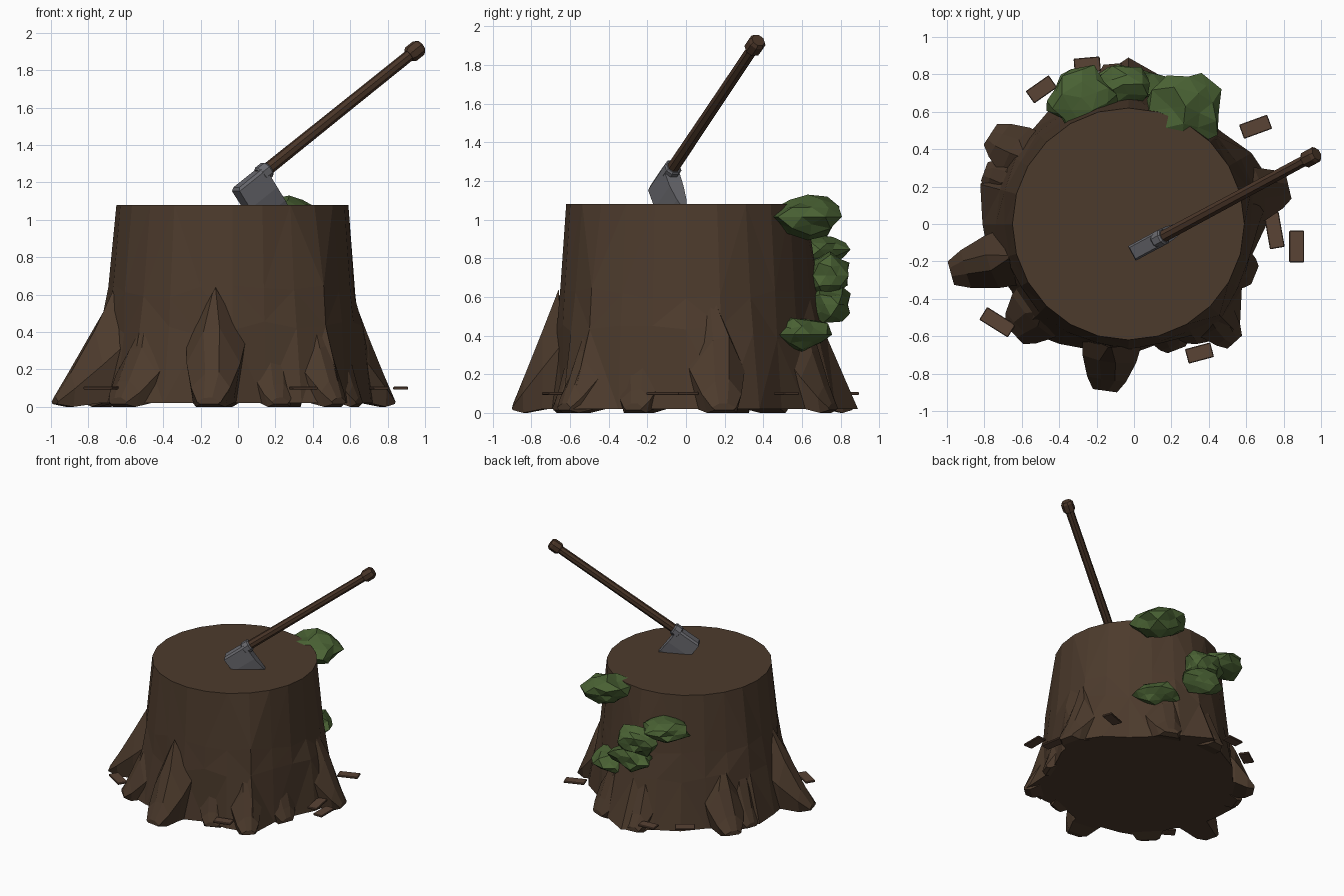
import bpy, bmesh, math, random
from mathutils import Vector, Matrix

if "Cube" in bpy.data.objects:
    bpy.data.objects.remove(bpy.data.objects["Cube"])

random.seed(7)
CX = -0.03  # stump axis


def material(name, col):
    m = bpy.data.materials.new(name)
    m.diffuse_color = (*col, 1)
    m.use_nodes = True
    m.node_tree.nodes["Principled BSDF"].inputs["Base Color"].default_value = m.diffuse_color
    return m


BARK = material("bark brown", (0.073, 0.043, 0.0255))
CHIP = material("chip brown", (0.1, 0.056, 0.035))
HANDLE = material("handle brown", (0.068, 0.036, 0.021))
STEEL = material("steel grey", (0.14, 0.14, 0.155))
MOSS = material("moss green", (0.068, 0.122, 0.034))


def finish(name, bm, mat):
    bmesh.ops.recalc_face_normals(bm, faces=bm.faces)
    me = bpy.data.meshes.new(name)
    bm.to_mesh(me)
    bm.free()
    me.materials.append(mat)
    bpy.context.collection.objects.link(bpy.data.objects.new(name, me))


def loft(bm, sections):
    """Skin closed sections of equal point count and cap both ends."""
    rows = [[bm.verts.new(p) for p in s] for s in sections]
    n = len(rows[0])
    for a, b in zip(rows, rows[1:]):
        for i in range(n):
            j = (i + 1) % n
            bm.faces.new((a[i], a[j], b[j], b[i]))
    bm.faces.new(rows[0])
    bm.faces.new(rows[-1])


def polar(deg, r, z):
    a = math.radians(deg)
    return Vector((CX + r * math.cos(a), r * math.sin(a), z))


# Trunk: 24 sides, flared unevenly towards the ground
base = [.74, .80, .76, .70, .72, .80, .89, .78, .76, .72, .75, .82,
        .78, .77, .72, .80, .74, .70, .70, .66, .74, .84, .70, .68]
sections = []
for z, k, jit in ((1.08, 0, 0), (.62, .18, .012), (.42, .36, .015), (.02, 1, 0)):
    ring = []
    for i, b in enumerate(base):
        r = .62 + (b - .62) * k + (.02 if 0 < k < 1 else 0)
        jz = random.uniform(-.04, .04) if jit else 0
        ring.append(polar(i * 15, r + random.uniform(-jit, jit), z + jz))
    sections.append(ring)
bm = bmesh.new()
loft(bm, sections)
bmesh.ops.triangulate(bm, faces=[f for f in bm.faces if len(f.verts) == 4])
finish("stump_trunk", bm, BARK)

# Roots: angle, reach, half width, height where they leave the trunk
roots = [(195.5, .985, .10, .62), (262, .90, .10, .64), (13, .88, .10, .60),
         (147, .88, .10, .52), (224, .85, .11, .48), (312, .85, .08, .50),
         (338, .73, .08, .42), (68, .82, .10, .50), (291, .72, .08, .42),
         (160, .82, .08, .52), (95, .86, .09, .50)]
for n, (deg, reach, w, h) in enumerate(roots):
    out = polar(deg, 1, 0) - polar(deg, 0, 0)
    side = Vector((-out.y, out.x, 0))
    inner = min(.665, reach - .1)
    secs = []
    for f, t, ww, tip, low in ((0, h, 1.6, .05, .02), (.35, h * .66, 1.45, .3, .02),
                               (.75, h * .29, 1.05, .35, 0), (1, .05, .65, .35, .015)):
        c = polar(deg, inner + (reach - inner) * f, 0)
        skew = random.uniform(-.12, .12)
        prof = ((-.75, 0), (-1, .55), (-tip + skew, .95), (tip + skew, 1), (1, .55), (.75, 0))
        # side points bend back with the round trunk
        secs.append([c + side * (u * w * ww) - out * (.028 * (u * ww) ** 2 * (1 - f) * .5)
                     + Vector((0, 0, max(low, v * t))) for u, v in prof])
    bm = bmesh.new()
    loft(bm, secs)
    finish(f"root_{n + 1}", bm, BARK)

# Wood chips: x, y, turn, length
chips = [(-.73, -.525, -32, .18), (-.495, .72, 35, .15), (-.25, .85, 5, .14),
         (.65, .52, 20, .16), (.75, -.035, 100, .19), (.87, -.12, 90, .17),
         (.35, -.69, 15, .14)]
for n, (x, y, deg, ln) in enumerate(chips):
    bm = bmesh.new()
    bmesh.ops.create_cube(bm, size=1, matrix=Matrix.Translation((x, y, .10))
                          @ Matrix.Rotation(math.radians(deg), 4, 'Z')
                          @ Matrix.Diagonal((ln, .08, .016, 1)))
    bmesh.ops.bevel(bm, geom=bm.edges[:], offset=.004, segments=1, affect='EDGES')
    finish(f"wood_chip_{n + 1}", bm, CHIP)

# Moss clumps on the back: centre, half sizes (sideways, outward, up)
moss = [((.275, .63, 1.015), (.20, .18, .105)), ((-.28, .675, .845), (.20, .165, .08)),
        ((-.06, .745, .71), (.17, .11, .11)), ((-.03, .75, .56), (.185, .11, .095)),
        ((.28, .60, .405), (.18, .13, .095))]
for n, (c, s) in enumerate(moss):
    bm = bmesh.new()
    bmesh.ops.create_icosphere(bm, subdivisions=2, radius=1)
    for v in bm.verts:
        v.co *= random.uniform(.74, 1.18)
    turn = math.atan2(c[1], c[0] - CX) - math.pi / 2
    bm.transform(Matrix.Translation(c) @ Matrix.Rotation(turn, 4, 'Z')
                 @ Matrix.Diagonal((*s, 1)))
    finish(f"moss_{n + 1}", bm, MOSS)

# Axe frame: along = handle, down = towards the cutting edge
start, end = Vector((.14, -.076, 1.256)), Vector((.945, .357, 1.902))
along = (end - start).normalized()
thick = Vector((-along.y, along.x, 0)).normalized()
down = thick.cross(along)
if down.z > 0:
    down = -down


def turned(name, mat, stations):
    """Eight-sided rod along the handle; stations are (distance, radius)."""
    bm = bmesh.new()
    loft(bm, [[start + along * d
               + (thick * math.cos(a) + down * math.sin(a)) * r
               for a in (math.pi / 8 + i * math.pi / 4 for i in range(8))]
              for d, r in stations])
    finish(name, bm, mat)


L = (end - start).length
turned("axe_handle", HANDLE, [(-.15, .028), (0, .034), (L * .5, .032), (L, .031)])
turned("axe_knob", HANDLE, [(L - .045, .036), (L - .03, .047), (L + .028, .047), (L + .045, .036)])
turned("axe_collar", STEEL, [(-.035, .04), (-.026, .048), (.022, .048), (.032, .04)])

# Axe head: a wedge sunk in the stump
head = []
for p, a0, a1, t in ((-.03, -.185, -.015, .034), (-.015, -.2, 0, .044),
                     (.10, -.2, 0, .041), (.19, -.205, .005, .028), (.27, -.21, .01, .004)):
    head.append([start + down * p + along * a + thick * (t * s)
                 for a, s in ((a0, -1), (a1, -1), (a1, 1), (a0, 1))])
bm = bmesh.new()
loft(bm, head)
finish("axe_head", bm, STEEL)
